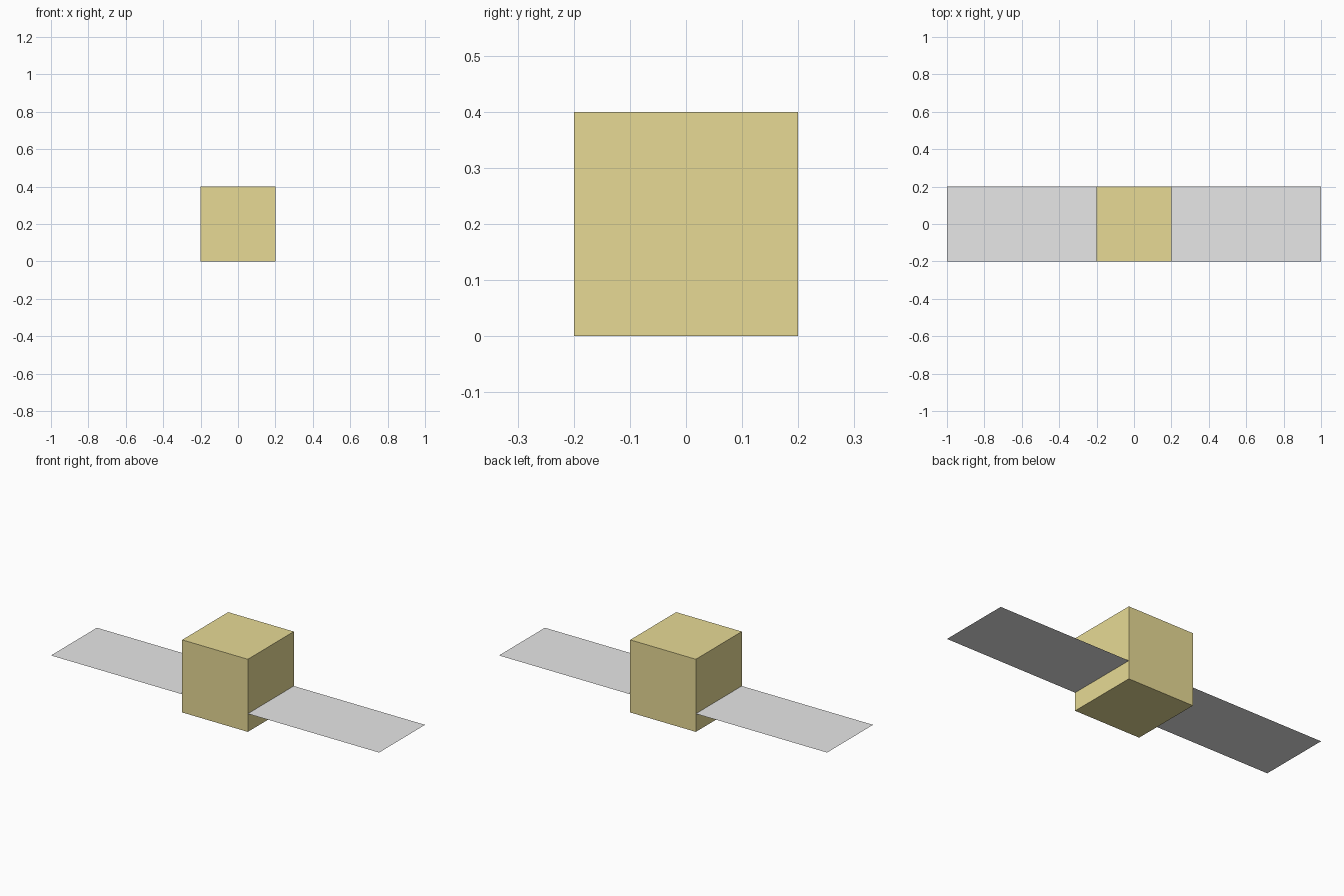
import bpy
import bmesh
from mathutils import Matrix

cube = bpy.data.objects.get("Cube")
if cube:
    bpy.data.objects.remove(cube, do_unlink=True)


def make_material(name, rgb):
    mat = bpy.data.materials.new(name)
    mat.use_nodes = True
    color = (*rgb, 1.0)
    mat.diffuse_color = color
    mat.node_tree.nodes["Principled BSDF"].inputs["Base Color"].default_value = color
    return mat


def add_object(name, bm, mat, location):
    mesh = bpy.data.meshes.new(name)
    bm.to_mesh(mesh)
    bm.free()
    mesh.materials.append(mat)
    obj = bpy.data.objects.new(name, mesh)
    obj.location = location
    bpy.context.collection.objects.link(obj)
    return obj


gold = make_material("pale_gold", (0.80, 0.70, 0.30))
grey = make_material("light_grey", (0.80, 0.80, 0.80))

BODY = 0.4       # body edge length
PANEL = 0.8      # panel span
PANEL_Z = 0.1    # panel height

# Cubic body standing on the ground
bm = bmesh.new()
bmesh.ops.create_cube(bm, size=BODY)
add_object("body", bm, gold, (0, 0, BODY / 2))

# Flat single-sheet panels on each side
for name, side in (("left_panel", 1), ("right_panel", -1)):
    bm = bmesh.new()
    bmesh.ops.create_grid(bm, x_segments=1, y_segments=1, size=0.5,
                          matrix=Matrix.Diagonal((PANEL, BODY, 1, 1)))
    add_object(name, bm, grey, (side * (BODY + PANEL) / 2, 0, PANEL_Z))
